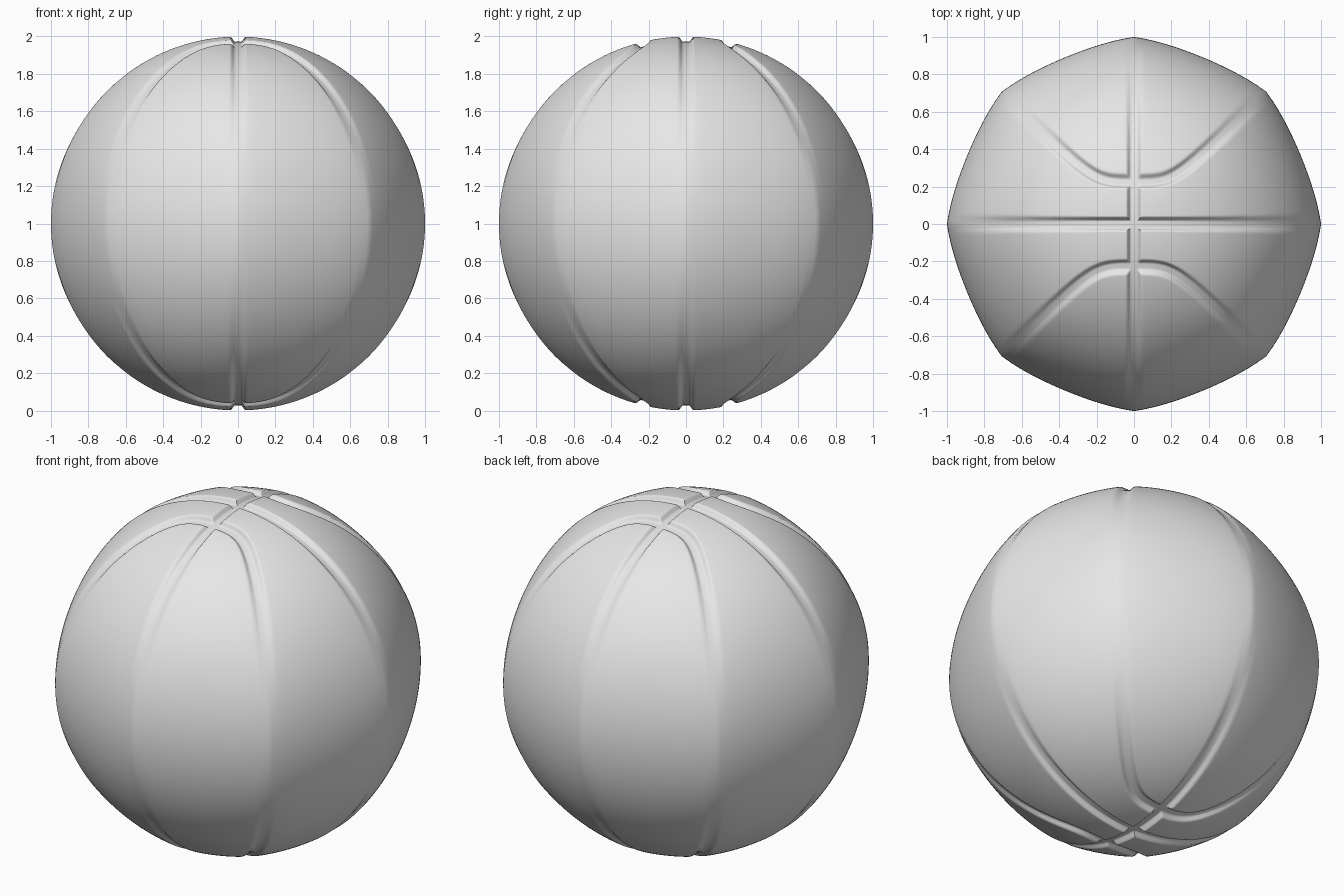
import bpy, bmesh, math

if "Cube" in bpy.data.objects:
    bpy.data.objects.remove(bpy.data.objects["Cube"])

SEGMENTS, RINGS = 320, 320   # multiples of 8 so vertices lie on the seams
DEPTH = 0.028                # groove depth at the poles
FLOOR, SHOULDER = 0.016, 0.042
BEND = 0.23                  # distance of the curved seams from the pole
FLATTEN = 0.036              # how far panel middles sink at the equator


def groove(d):
    """1 on the groove floor, 0 outside, with a smooth wall between."""
    t = min(1.0, max(0.0, (d - FLOOR) / (SHOULDER - FLOOR)))
    return 1.0 - t * t * (3.0 - 2.0 * t)


def curved_seam_distance(x, y):
    """Distance to the pair of seams that run diagonally and bend past the pole."""
    f = (x ** 4 + BEND ** 4) ** 0.25
    slope = (abs(x) / f) ** 3
    return abs(abs(y) - f) / math.sqrt(1.0 + slope * slope)


# Sphere, with rings gathered toward the poles where the grooves are deep
bm = bmesh.new()
bmesh.ops.create_uvsphere(bm, u_segments=SEGMENTS, v_segments=RINGS, radius=1.0)
for v in bm.verts:
    up = 1.0 if v.co.z >= 0 else -1.0
    polar = math.acos(min(1.0, abs(v.co.z)))
    angle = math.atan2(v.co.y, v.co.x)
    t = polar / (math.pi / 2)
    polar = math.pi / 2 * t ** 1.6
    x = math.sin(polar) * math.cos(angle)
    y = math.sin(polar) * math.sin(angle)
    z = math.cos(polar)

    # Grooves fade out at the equator, where seams turn into soft ridges
    nearest = min(abs(x), abs(y), curved_seam_distance(x, y))
    sink = DEPTH * z * z * groove(nearest)
    flat = FLATTEN * abs(math.sin(4 * angle)) * (1 - z * z) ** 1.5
    r = 1.0 - sink - flat
    v.co = (x * r, y * r, 1.0 + up * z * r)

for f in bm.faces:
    f.smooth = True
bmesh.ops.recalc_face_normals(bm, faces=bm.faces)
mesh = bpy.data.meshes.new("ball")
bm.to_mesh(mesh)
bm.free()

ball = bpy.data.objects.new("ball", mesh)
bpy.context.collection.objects.link(ball)

# Single colour
grey = bpy.data.materials.new("light grey")
grey.diffuse_color = (0.8, 0.8, 0.8, 1.0)
grey.use_nodes = True
grey.node_tree.nodes["Principled BSDF"].inputs["Base Color"].default_value = grey.diffuse_color
mesh.materials.append(grey)
